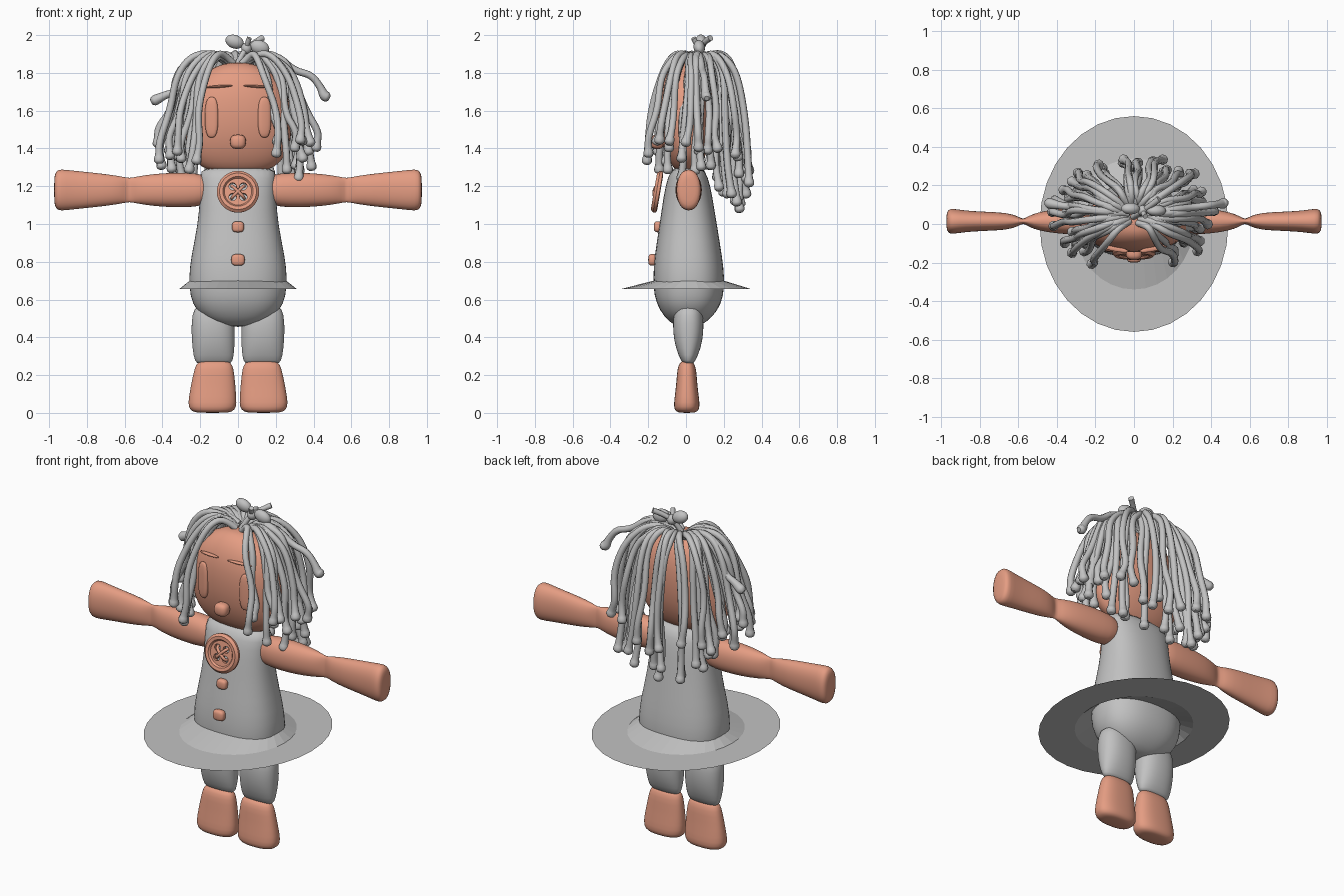
import bpy, bmesh, math, random
from math import sin, cos, pi, radians
from mathutils import Vector, Matrix

random.seed(4)
if "Cube" in bpy.data.objects:
    bpy.data.objects.remove(bpy.data.objects["Cube"])


def material(name, rgb):
    m = bpy.data.materials.new(name)
    m.use_nodes = True
    m.diffuse_color = (*rgb, 1)
    m.node_tree.nodes["Principled BSDF"].inputs["Base Color"].default_value = (*rgb, 1)
    return m


CLAY = material("terracotta", (0.78, 0.335, 0.225))
GREY = material("plain grey", (0.54, 0.54, 0.54))


def finish(bm, name, mat, smooth=True, subsurf=0):
    bmesh.ops.recalc_face_normals(bm, faces=bm.faces)
    for f in bm.faces:
        f.smooth = smooth
    me = bpy.data.meshes.new(name)
    bm.to_mesh(me)
    bm.free()
    me.materials.append(mat)
    ob = bpy.data.objects.new(name, me)
    bpy.context.collection.objects.link(ob)
    if subsurf:
        ob.modifiers.new("Smooth", "SUBSURF").levels = subsurf
        ob.modifiers["Smooth"].render_levels = subsurf
    return ob


def loft(name, rings, mat, axis="z", power=2.0, n=24, caps=True, smooth=True):
    """Rings are (position, centre u, centre v, radius u, radius v) along the axis."""
    bm = bmesh.new()
    loops = []
    for p, cu, cv, ru, rv in rings:
        loop = []
        for i in range(n):
            c, s = cos(2 * pi * i / n), sin(2 * pi * i / n)
            u = cu + ru * math.copysign(abs(c) ** (2 / power), c)
            v = cv + rv * math.copysign(abs(s) ** (2 / power), s)
            loop.append(bm.verts.new((u, v, p) if axis == "z" else (p, u, v)))
        loops.append(loop)
    for a, b in zip(loops, loops[1:]):
        for i in range(n):
            bm.faces.new((a[i], a[(i + 1) % n], b[(i + 1) % n], b[i]))
    if caps:
        bm.faces.new(loops[0])
        bm.faces.new(loops[-1])
    return finish(bm, name, mat, smooth, 1 if caps else 0)


def blob(name, loc, size, mat, rot=(0, 0, 0), boxy=1.0):
    """Ellipsoid; boxy below 1 squares it off."""
    bm = bmesh.new()
    bmesh.ops.create_uvsphere(bm, u_segments=20, v_segments=12, radius=1)
    for v in bm.verts:
        v.co = Vector([math.copysign(abs(k) ** boxy, k) for k in v.co])
        v.co = Vector([k * s for k, s in zip(v.co, size)])
    ob = finish(bm, name, mat)
    ob.location, ob.rotation_euler = loc, rot
    return ob


def tubes(name, paths, depth, mat):
    """Round strands through lists of (point, radius factor)."""
    cu = bpy.data.curves.new(name, "CURVE")
    cu.dimensions = "3D"
    cu.bevel_depth, cu.bevel_resolution = depth, 2
    cu.use_fill_caps = True
    for path in paths:
        sp = cu.splines.new("NURBS")
        sp.points.add(len(path) - 1)
        for pt, (co, r) in zip(sp.points, path):
            pt.co, pt.radius = (*co, 1), r
        sp.use_endpoint_u, sp.order_u, sp.resolution_u = True, 3, 4
    cu.materials.append(mat)
    ob = bpy.data.objects.new(name, cu)
    bpy.context.collection.objects.link(ob)
    bpy.context.view_layer.objects.active = ob
    bpy.ops.object.select_all(action="DESELECT")
    ob.select_set(True)
    bpy.ops.object.convert(target="MESH")
    bpy.ops.object.shade_smooth_by_angle(angle=radians(50))


# Torso and skirt
loft("torso", [(0.455, 0, 0.01, 0.06, 0.05), (0.48, 0, 0.01, 0.15, 0.10), (0.54, 0, 0.015, 0.225, 0.155),
               (0.62, 0, 0.015, 0.257, 0.187), (0.72, 0, 0.015, 0.262, 0.19), (0.82, 0, 0.012, 0.252, 0.182),
               (1.0, 0, 0.012, 0.213, 0.152), (1.15, 0, 0.01, 0.202, 0.13), (1.25, 0, 0.01, 0.202, 0.108),
               (1.31, 0, 0.01, 0.196, 0.075)], GREY, power=2.4)
loft("skirt", [(0.70, 0, 0.015, 0.255, 0.185), (0.657, 0, 0, 0.31, 0.34), (0.657, 0, 0, 0.49, 0.56)],
     GREY, n=32, caps=False, smooth=False)

# Head and face
loft("head", [(1.275, 0, 0, 0.13, 0.04), (1.30, 0, 0, 0.195, 0.07), (1.36, 0, 0, 0.258, 0.105),
              (1.46, 0, 0, 0.288, 0.14), (1.6, 0, 0, 0.285, 0.152), (1.71, 0, 0, 0.26, 0.142),
              (1.79, 0, 0, 0.20, 0.112), (1.84, 0, 0, 0.11, 0.07), (1.855, 0, 0, 0.04, 0.03)],
     CLAY, power=2.15)
blob("nose", (0, -0.152, 1.435), (0.042, 0.035, 0.038), CLAY, boxy=0.75)

for side, s in (("left", 1), ("right", -1)):
    blob(side + "_eye", (s * 0.14, -0.128, 1.565), (0.036, 0.016, 0.108), CLAY, (0, 0, s * 0.2), 0.75)
    blob(side + "_brow", (s * 0.1, -0.128, 1.728), (0.073, 0.014, 0.007), CLAY, (0, s * 0.06, s * 0.2))
    # Arms in two pinched segments
    arm = [(0.15, 0.05, 0.05), (0.18, 0.07, 0.085), (0.28, 0.072, 0.094), (0.40, 0.064, 0.090),
           (0.49, 0.05, 0.080), (0.55, 0.028, 0.068), (0.576, 0.008, 0.064), (0.60, 0.026, 0.068),
           (0.66, 0.046, 0.08), (0.78, 0.05, 0.094), (0.88, 0.056, 0.104), (0.94, 0.067, 0.112),
           (0.966, 0.062, 0.101), (0.974, 0.035, 0.06)]
    loft(side + "_arm", [(s * x, 0.014, 1.18, a, b) for x, a, b in arm], CLAY, axis="x", power=2.2)
    # Legs and feet
    leg = [(0.26, 0.128, 0.08, 0.02), (0.268, 0.128, 0.102, 0.036), (0.34, 0.13, 0.112, 0.067),
           (0.43, 0.132, 0.116, 0.083), (0.52, 0.132, 0.113, 0.08), (0.58, 0.13, 0.09, 0.06)]
    loft(side + "_leg", [(z, s * x, 0.012, a, b) for z, x, a, b in leg], GREY, power=2.3)
    foot = [(0, 0.135, 0.07, 0.035), (0.006, 0.136, 0.108, 0.058), (0.03, 0.136, 0.129, 0.07),
            (0.08, 0.135, 0.127, 0.065), (0.17, 0.13, 0.115, 0.054), (0.235, 0.127, 0.104, 0.051),
            (0.27, 0.126, 0.09, 0.036), (0.274, 0.126, 0.05, 0.016)]
    loft(side + "_foot", [(z, s * x, 0.004, a, b) for z, x, a, b in foot], CLAY, power=2.5)

# Small buttons
blob("upper_button", (0, -0.148, 0.985), (0.032, 0.022, 0.029), CLAY, boxy=0.65)
blob("lower_button", (0, -0.178, 0.81), (0.036, 0.022, 0.031), CLAY, boxy=0.65)

# Big chest button with raised rim, four holes and crossed thread
profile = [(0.001, -0.008), (0.072, -0.008), (0.08, -0.018), (0.098, -0.02), (0.112, -0.006),
           (0.110, 0.01), (0.09, 0.014), (0.001, 0.014)]
bm = bmesh.new()
vs = [bm.verts.new((r, y, 0)) for r, y in profile]
es = [bm.edges.new(p) for p in zip(vs, vs[1:])]
bmesh.ops.spin(bm, geom=vs + es, axis=(0, 1, 0), cent=(0, 0, 0), angle=2 * pi, steps=32, use_merge=True)
bmesh.ops.remove_doubles(bm, verts=bm.verts, dist=0.0005)
bmesh.ops.holes_fill(bm, edges=[e for e in bm.edges if e.is_boundary])
button = finish(bm, "chest_button", CLAY)
bm = bmesh.new()
for k in range(4):
    a = pi / 4 + k * pi / 2
    turn = Matrix.Translation((0.04 * cos(a), 0, 0.04 * sin(a))) @ Matrix.Rotation(pi / 2, 4, "X")
    bmesh.ops.create_cone(bm, cap_ends=True, segments=12, radius1=0.02, radius2=0.02, depth=0.1, matrix=turn)
cutter = finish(bm, "hole_cutter", CLAY)
mod = button.modifiers.new("Holes", "BOOLEAN")
mod.object, mod.operation = cutter, "DIFFERENCE"
bpy.context.view_layer.objects.active = button
bpy.ops.object.select_all(action="DESELECT")
button.select_set(True)
bpy.ops.object.modifier_apply(modifier="Holes")
bpy.data.objects.remove(cutter)
bpy.ops.object.shade_smooth_by_angle(angle=radians(40))
tilt = Matrix.Translation((0, -0.15, 1.17)) @ Matrix.Rotation(-0.17, 4, "X")
button.matrix_world = tilt
threads = []
for a in (pi / 4, -pi / 4):
    d = Vector((cos(a), 0, sin(a)))
    threads.append([(tilt @ (d * t + Vector((0, y, 0))), 1) for t, y in
                    ((-0.046, 0.008), (-0.044, -0.014), (0, -0.02), (0.044, -0.014), (0.046, 0.008))])
tubes("button_thread", threads, 0.009, CLAY)


# Hair: strands fan from the crown and hang, longest at the back
def strand(s, ang, reach, tip_z):
    c, n = cos(ang), sin(ang)
    rx, ry = 0.40 * reach, (0.28 if n > 0 else 0.25) * reach
    root_y = 0.05 + (0.015 if n > 0 else 0.04) * n
    bend = 1.0 if n > 0 else 1.5
    span = 1.73 - tip_z
    steps = [(0.08, 1.85, 1.0), (0.26, 1.905, 0.95), (0.52, 1.89, 0.95), (0.74, 1.79, 0.95),
             (0.88, 1.73 - span * 0.36, 1.0), (0.97, 1.73 - span * 0.72, 1.0)]
    path = []
    for f, z, r in steps:
        w = [random.uniform(-0.028, 0.028) * min(1, f + 0.2) for _ in range(3)]
        path.append((Vector((s * (0.012 + rx * f * c) + w[0], root_y + ry * f ** bend * n + w[1] * 0.7,
                             z - 0.1 * (1 - reach) * f + w[2] * 0.5)), r))
    tip = Vector((s * (0.012 + rx * c), root_y + ry * n, tip_z))
    d = (tip - path[-1][0]).normalized()
    return path + [(tip - d * 0.03, 1.05), (tip - d * 0.01, 1.45), (tip + d * 0.012, 1.45), (tip + d * 0.02, 0.7)]


stray = {1: [(0.03, 1.86), (0.12, 1.9), (0.22, 1.88), (0.30, 1.81), (0.39, 1.79), (0.44, 1.72)],
         -1: [(0.03, 1.86), (0.12, 1.9), (0.22, 1.87), (0.29, 1.78), (0.33, 1.70), (0.38, 1.685)]}
stray_tip = {1: (0.475, 1.67), -1: (0.45, 1.65)}
for side, s in (("left", 1), ("right", -1)):
    locks = []
    for layer, (reach, count) in enumerate(((1.0, 11), (0.89, 9), (0.78, 7))):
        for i in range(count):
            deg = -56 + 142 * (i + 0.3 * layer) / (count - 0.5)
            back = max(0, sin(radians(deg)))
            z = 1.40 - 0.19 * back - 0.05 * layer + random.uniform(-0.07, 0.11)
            locks.append(strand(s, radians(deg + random.uniform(-6, 6)),
                                reach * random.uniform(0.93, 1.05), z))
    # One stray lock kicks outwards
    x, z = stray_tip[s]
    locks.append([((s * px, 0.05 + 0.12 * px, pz), 1) for px, pz in stray[s]]
                 + [((s * (x - 0.02), 0.105, z + 0.01), 1.45), ((s * x, 0.11, z), 1.45),
                    ((s * (x + 0.01), 0.11, z - 0.005), 0.7)])
    tubes(side + "_hair", locks, 0.019, GREY)

# Top knot bow
blob("bow_knot", (0.045, 0.07, 1.93), (0.028, 0.028, 0.03), GREY)
blob("bow_loop_right", (-0.018, 0.08, 1.965), (0.05, 0.03, 0.036), GREY, (0.2, 0.35, 0))
blob("bow_loop_left", (0.115, 0.07, 1.935), (0.052, 0.03, 0.038), GREY, (0.2, 0.3, 0))
tubes("bow_tails", [[((0.045, 0.07, 1.93), 1), ((0.08, 0.09, 1.96), 1), ((0.13, 0.13, 1.985), 1.2)],
                    [((0.045, 0.07, 1.93), 1), ((0.05, 0.05, 1.96), 1), ((0.06, 0.04, 1.985), 1)],
                    [((0.045, 0.07, 1.93), 1), ((0.02, 0.05, 1.9), 1), ((-0.015, 0.03, 1.82), 1.3)]],
      0.014, GREY)
